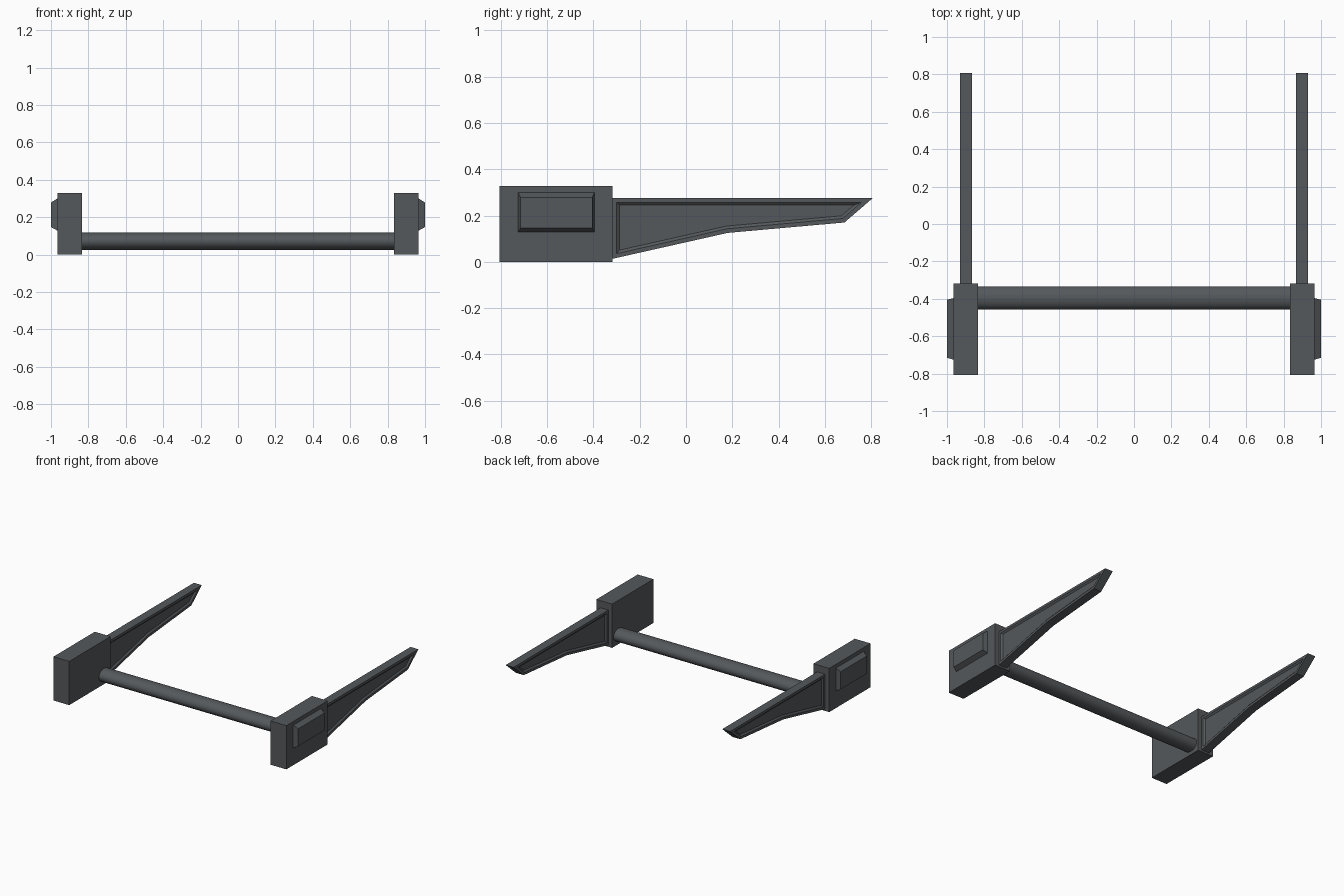
import bpy, bmesh, math
from mathutils import Matrix

if "Cube" in bpy.data.objects:
    bpy.data.objects.remove(bpy.data.objects["Cube"])

steel = bpy.data.materials.new("dark grey steel")
steel.diffuse_color = (0.09, 0.099, 0.106, 1)
steel.use_nodes = True
steel.node_tree.nodes["Principled BSDF"].inputs["Base Color"].default_value = steel.diffuse_color


def finish(name, bm):
    bmesh.ops.recalc_face_normals(bm, faces=bm.faces)
    mesh = bpy.data.meshes.new(name)
    bm.to_mesh(mesh)
    bm.free()
    mesh.materials.append(steel)
    obj = bpy.data.objects.new(name, mesh)
    bpy.context.collection.objects.link(obj)
    return obj


def mirror_x(obj):
    obj.modifiers.new("mirror", 'MIRROR').use_axis = (True, False, False)


def loft(bm, a, b):
    """Solid between two equal-length loops of points."""
    va, vb = [bm.verts.new(p) for p in a], [bm.verts.new(p) for p in b]
    n = len(va)
    for i in range(n):
        j = (i + 1) % n
        bm.faces.new((va[i], va[j], vb[j], vb[i]))
    return bm.faces.new(va), bm.faces.new(vb)


def rect(x, y0, y1, z0, z1):
    return [(x, y0, z0), (x, y1, z0), (x, y1, z1), (x, y0, z1)]


# End blocks
bm = bmesh.new()
loft(bm, rect(0.835, -0.807, -0.317, 0, 0.328), rect(0.966, -0.807, -0.317, 0, 0.328))
mirror_x(finish("end_block", bm))

# Bevelled panels on the outer faces
bm = bmesh.new()
loft(bm, rect(0.96, -0.727, -0.395, 0.125, 0.304), rect(1.0, -0.715, -0.405, 0.147, 0.278))
mirror_x(finish("side_panel", bm))

# Tapered fork arms with recessed sides
profile = [(-0.318, 0.275), (0.807, 0.275), (0.685, 0.17), (0.18, 0.125), (-0.318, 0.013)]
bm = bmesh.new()
sides = loft(bm, [(0.866, y, z) for y, z in profile], [(0.931, y, z) for y, z in profile])
bmesh.ops.recalc_face_normals(bm, faces=bm.faces)
for f in sides:
    bmesh.ops.inset_region(bm, faces=[f], thickness=0.018, use_even_offset=True)
    bmesh.ops.inset_region(bm, faces=[f], thickness=0.012, depth=-0.01, use_even_offset=True)
mirror_x(finish("fork_arm", bm))

# Oval cross bar between the blocks
bm = bmesh.new()
place = (Matrix.Translation((0, -0.395, 0.072)) @ Matrix.Diagonal((1, 0.0615, 0.047, 1))
         @ Matrix.Rotation(math.pi / 2, 4, 'Y'))
bmesh.ops.create_cone(bm, cap_ends=True, segments=32, radius1=1, radius2=1, depth=1.68, matrix=place)
bar = finish("cross_bar", bm)
bpy.context.view_layer.objects.active = bar
bar.select_set(True)
bpy.ops.object.shade_smooth_by_angle(angle=math.radians(40))
